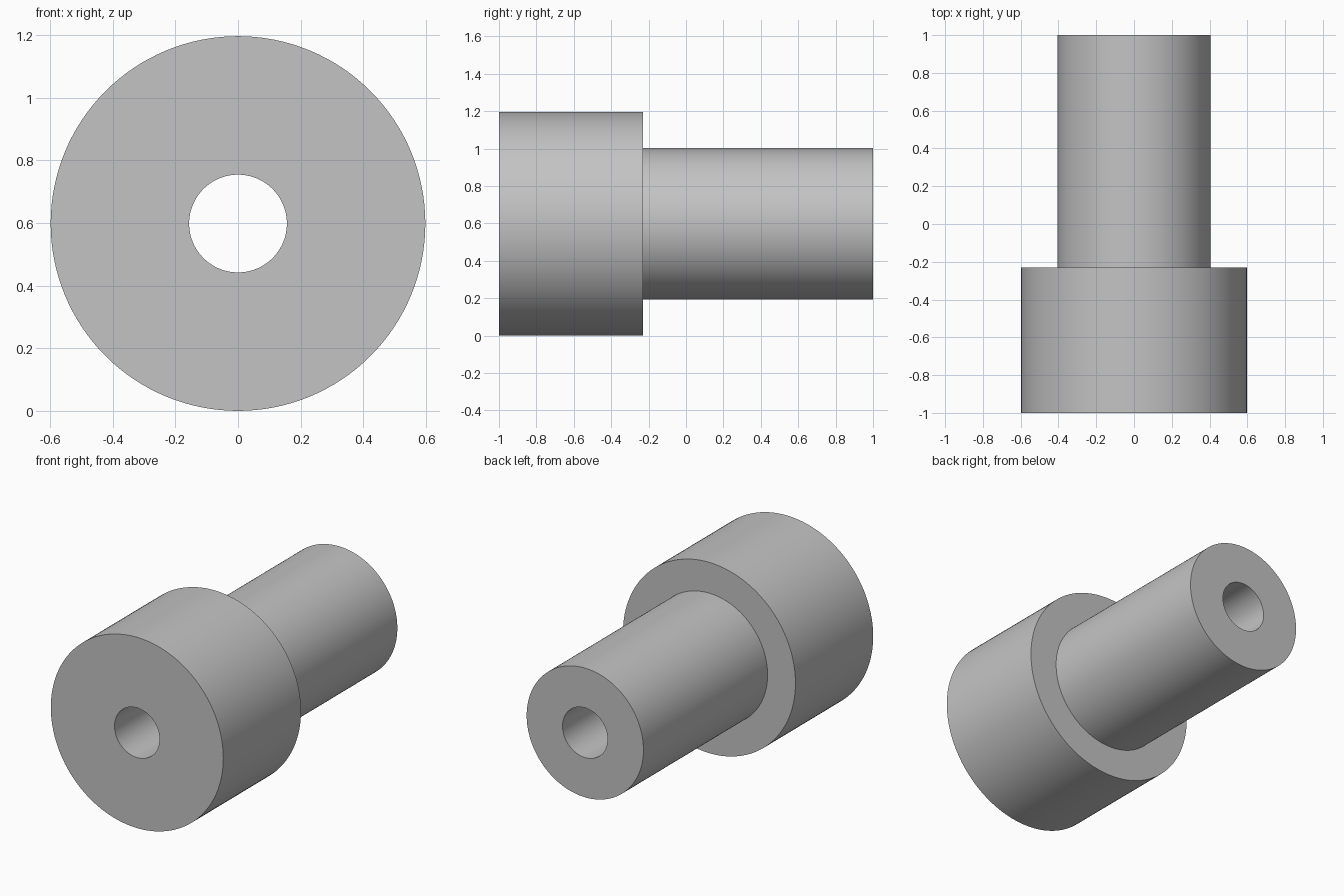
import bpy
import bmesh
import math
from mathutils import Matrix, Vector

cube = bpy.data.objects.get("Cube")
if cube:
    bpy.data.objects.remove(cube)

SEGMENTS = 128
HEAD_R, SHAFT_R, BORE_R = 0.598, 0.405, 0.156
FRONT, STEP, BACK = -1.0, -0.23, 1.0

# Plain grey finish
grey = bpy.data.materials.new("plain_grey")
grey.use_nodes = True
colour = (0.55, 0.55, 0.55, 1.0)
grey.diffuse_color = colour
grey.node_tree.nodes["Principled BSDF"].inputs["Base Color"].default_value = colour

# Closed cross-section (radius, y): bore, front face, head, shoulder, shaft, back face
profile = [
    (BORE_R, FRONT), (HEAD_R, FRONT), (HEAD_R, STEP),
    (SHAFT_R, STEP), (SHAFT_R, BACK), (BORE_R, BACK),
]

# Revolve the cross-section around the y axis
bm = bmesh.new()
rings = []
for i in range(SEGMENTS):
    turn = Matrix.Rotation(math.tau * i / SEGMENTS, 3, 'Y')
    rings.append([bm.verts.new(turn @ Vector((r, y, 0))) for r, y in profile])
for i, ring in enumerate(rings):
    following = rings[(i + 1) % SEGMENTS]
    for j in range(len(profile)):
        k = (j + 1) % len(profile)
        bm.faces.new((ring[j], ring[k], following[k], following[j]))
bmesh.ops.recalc_face_normals(bm, faces=bm.faces)

mesh = bpy.data.meshes.new("stepped_bushing")
bm.to_mesh(mesh)
bm.free()
mesh.materials.append(grey)

# Stepped bushing with a through bore, resting on the ground
bushing = bpy.data.objects.new("stepped_bushing", mesh)
bushing.location.z = HEAD_R
bpy.context.collection.objects.link(bushing)
bpy.ops.object.select_all(action='DESELECT')
bushing.select_set(True)
bpy.context.view_layer.objects.active = bushing
bpy.ops.object.shade_smooth_by_angle(angle=math.radians(30))
